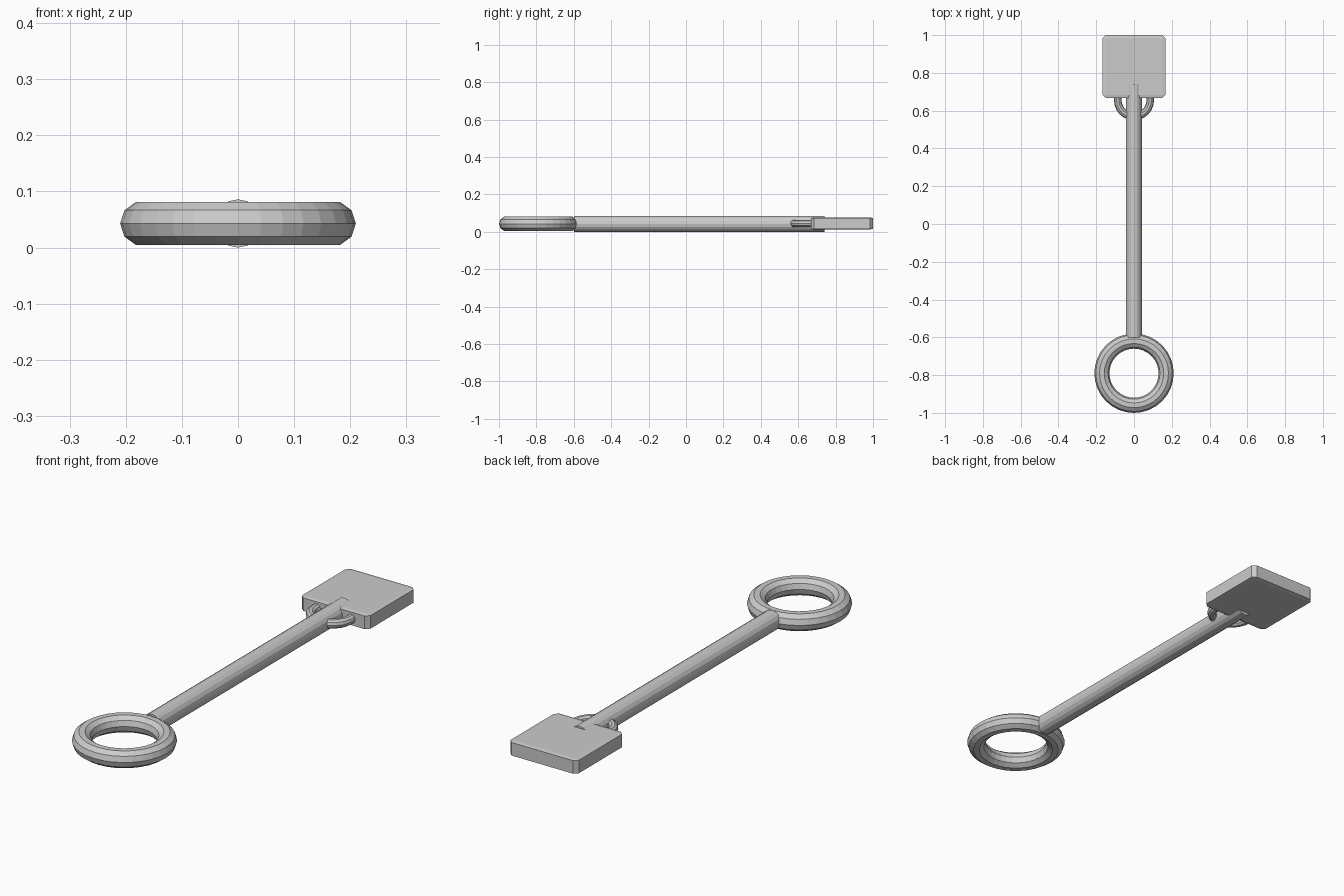
import bpy
import bmesh
import math

if "Cube" in bpy.data.objects:
    bpy.data.objects.remove(bpy.data.objects["Cube"])

Z = 0.043  # shared mid-height of all parts


def ring(name, y, z, major, minor, seg, sides):
    bpy.ops.mesh.primitive_torus_add(
        location=(0, y, z), major_radius=major, minor_radius=minor,
        major_segments=seg, minor_segments=sides)
    bpy.context.object.name = name
    return bpy.context.object


# Large pull ring at the front
ring("handle_ring", -0.79, Z, 0.17, 0.04, 32, 10)

# Small ring joining the shaft and the head
ring("link_ring", 0.655, 0.045, 0.086, 0.02, 24, 10)

# Long round shaft running along y
y0, y1 = -0.60, 0.74
bpy.ops.mesh.primitive_cylinder_add(
    vertices=16, radius=0.043, depth=y1 - y0,
    location=(0, (y0 + y1) / 2, Z), rotation=(math.pi / 2, 0, 0))
shaft = bpy.context.object
shaft.name = "shaft"

# Flat square head: a bevelled unit cube, flattened afterwards
mesh = bpy.data.meshes.new("head_block")
bm = bmesh.new()
bmesh.ops.create_cube(bm, size=1)
bmesh.ops.bevel(bm, geom=bm.edges[:], offset=0.05, segments=1,
                affect='EDGES', profile=0.5)
bmesh.ops.scale(bm, vec=(0.333, 0.333, 0.064), verts=bm.verts)
bm.to_mesh(mesh)
bm.free()
head = bpy.data.objects.new("head_block", mesh)
head.location = (0, 0.8335, 0.045)
bpy.context.collection.objects.link(head)
